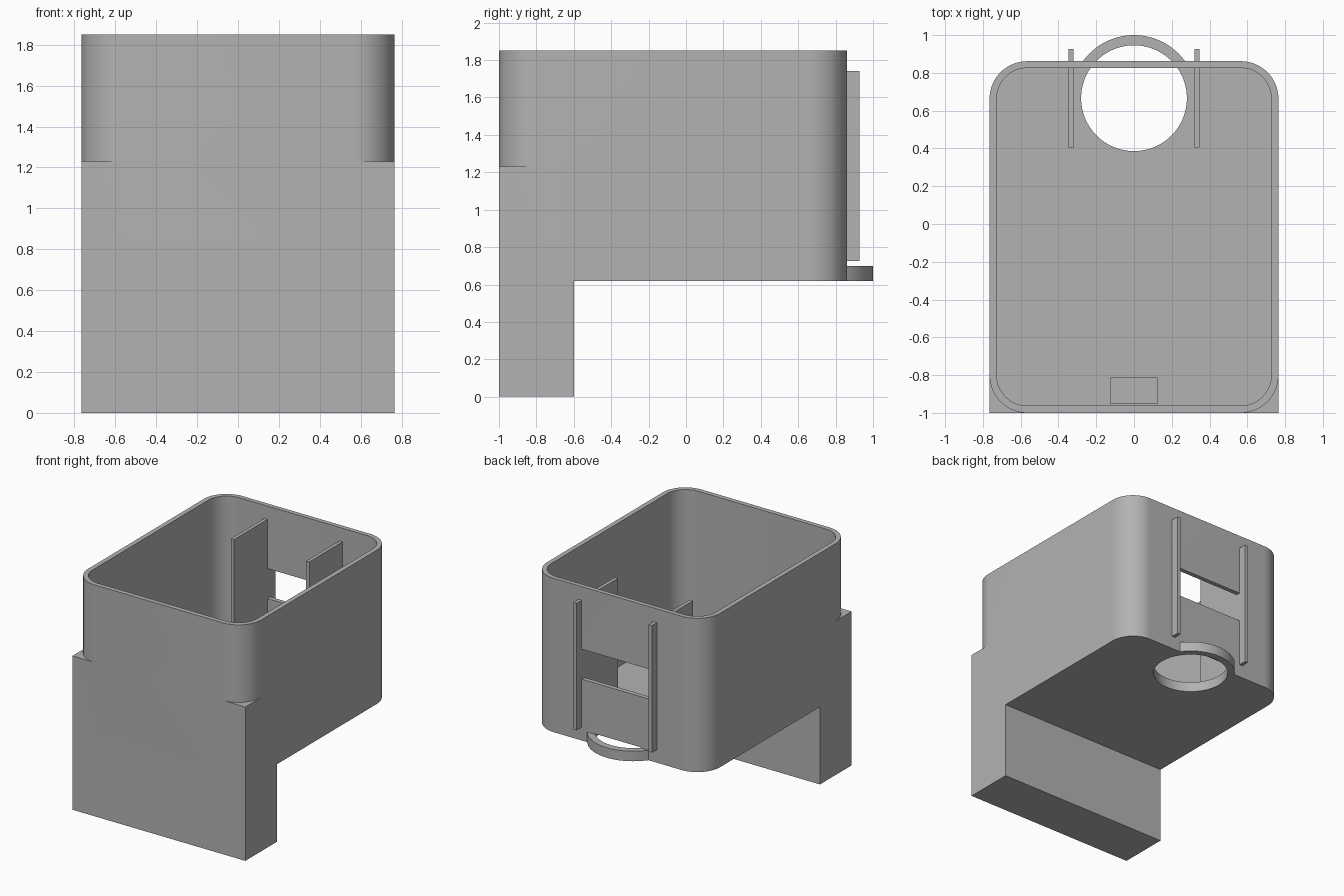
import bpy, bmesh, math

old = bpy.data.objects.get("Cube")
if old:
    bpy.data.objects.remove(old, do_unlink=True)

grey = bpy.data.materials.new("plain grey")
grey.use_nodes = True
colour = (0.45, 0.45, 0.45, 1)
grey.diffuse_color = colour
grey.node_tree.nodes["Principled BSDF"].inputs["Base Color"].default_value = colour


def prism(name, outline, z0, z1):
    """Extrude a counter-clockwise xy outline from z0 to z1."""
    bm = bmesh.new()
    base = bm.faces.new([bm.verts.new((x, y, z0)) for x, y in outline])
    top = bmesh.ops.extrude_face_region(bm, geom=[base], use_keep_orig=True)["geom"]
    for v in top:
        if isinstance(v, bmesh.types.BMVert):
            v.co.z = z1
    bmesh.ops.recalc_face_normals(bm, faces=bm.faces)
    mesh = bpy.data.meshes.new(name)
    bm.to_mesh(mesh)
    bm.free()
    mesh.materials.append(grey)
    obj = bpy.data.objects.new(name, mesh)
    bpy.context.collection.objects.link(obj)
    return obj


def box(name, x0, x1, y0, y1, z0, z1):
    return prism(name, [(x0, y0), (x1, y0), (x1, y1), (x0, y1)], z0, z1)


def arc(cx, cy, r, start, sweep, steps):
    angles = [math.radians(start + sweep * i / steps) for i in range(steps + 1)]
    return [(cx + r * math.cos(a), cy + r * math.sin(a)) for a in angles]


def rounded(x, y0, y1, r):
    corners = [(x - r, y1 - r), (r - x, y1 - r), (r - x, y0 + r), (x - r, y0 + r)]
    return [p for i, (cx, cy) in enumerate(corners)
            for p in arc(cx, cy, r, 90 * i, 90, 20)]


def disc(name, r, z0, z1):
    return prism(name, arc(0, 0.666, r, 0, 360, 96)[:-1], z0, z1)


def combine(target, other, operation):
    """Apply a boolean and discard the helper."""
    other.hide_render = True
    mod = target.modifiers.new("combine", "BOOLEAN")
    mod.operation = operation
    mod.solver = "EXACT"
    mod.object = other
    bpy.context.view_layer.update()
    bpy.context.view_layer.objects.active = target
    bpy.ops.object.modifier_apply(modifier=mod.name)
    bpy.data.objects.remove(other, do_unlink=True)


# Open tray joined to the front leg and the ring behind it
body = prism("tray_body", rounded(0.765, -1, 0.862, 0.2), 0.62, 1.85)
combine(body, box("front_leg", -0.765, 0.765, -1, -0.6, 0, 1.23), "UNION")
combine(body, disc("ring_disc", 0.334, 0.62, 0.70), "UNION")

# Cavity, round floor hole, back window and front pocket
combine(body, prism("cavity", rounded(0.727, -0.962, 0.826, 0.162), 0.70, 2), "DIFFERENCE")
combine(body, disc("floor_hole", 0.28, 0.5, 0.705), "DIFFERENCE")
combine(body, box("window", -0.32, 0.32, 0.75, 0.95, 1.11, 1.35), "DIFFERENCE")
combine(body, box("pocket", -0.125, 0.125, -0.95, -0.815, 0.4, 0.9), "DIFFERENCE")

# Upright guide plates that pass through the back wall
parts = [body]
for side, x in (("left", 0.333), ("right", -0.333)):
    parts.append(box(side + "_guide_outer", x - 0.014, x + 0.014, 0.84, 0.927, 0.725, 1.742))
    parts.append(box(side + "_guide_inner", x - 0.014, x + 0.014, 0.405, 0.84, 0.70, 1.742))

# Smooth the rounded corners and keep the hard edges
bpy.context.view_layer.update()
bpy.ops.object.select_all(action="DESELECT")
for part in parts:
    part.select_set(True)
bpy.context.view_layer.objects.active = body
bpy.ops.object.shade_smooth_by_angle(angle=math.radians(30))
